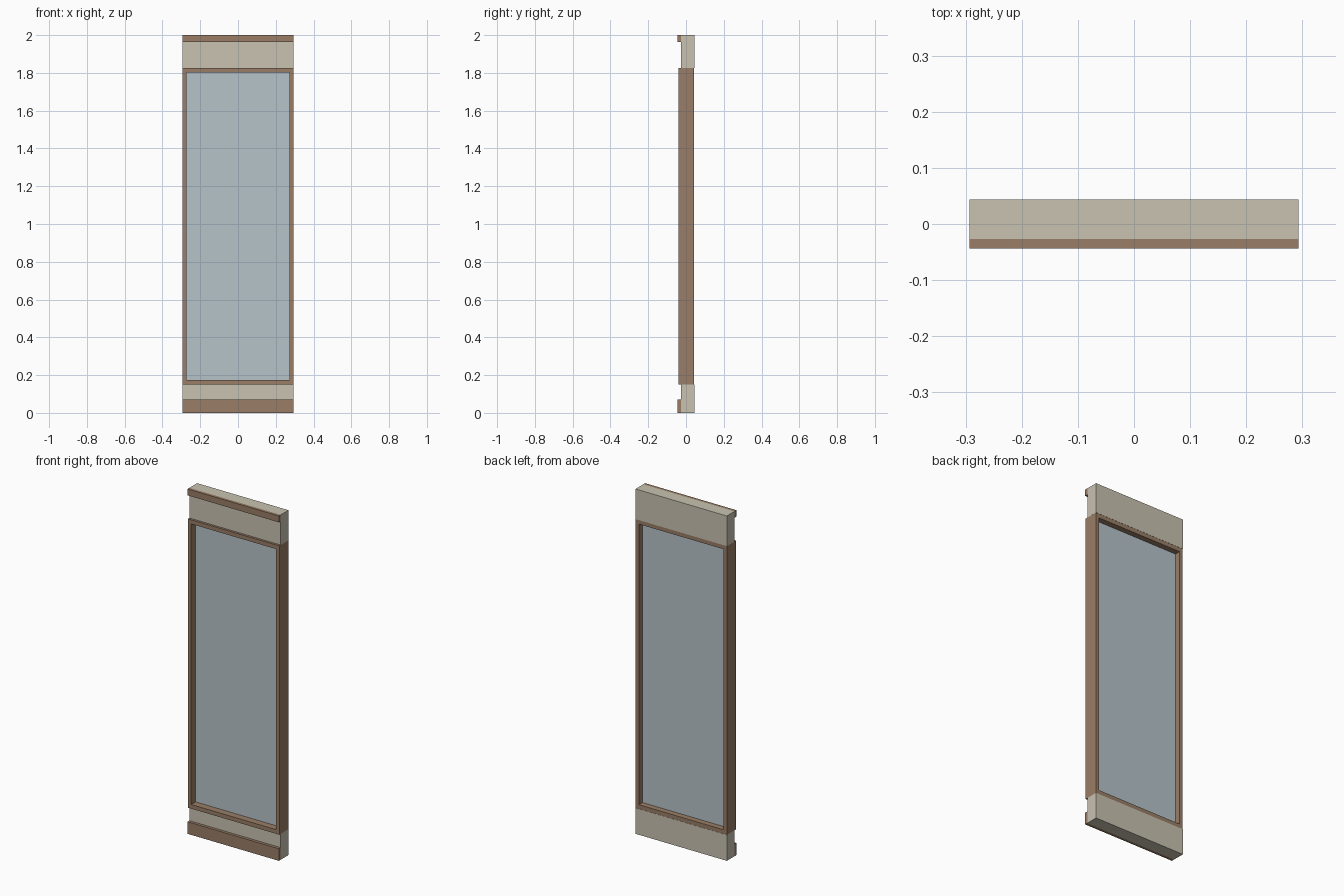
import bpy

cube = bpy.data.objects.get("Cube")
if cube:
    bpy.data.objects.remove(cube, do_unlink=True)


def material(name, color):
    mat = bpy.data.materials.new(name)
    mat.use_nodes = True
    mat.diffuse_color = (*color, 1)
    mat.node_tree.nodes["Principled BSDF"].inputs["Base Color"].default_value = (*color, 1)
    return mat


plaster = material("beige plaster", (0.58, 0.54, 0.44))
wood = material("brown wood", (0.32, 0.21, 0.135))
glass = material("pale blue glass", (0.47, 0.55, 0.59))


def box(name, x, y, z, mat):
    """Box spanning the (low, high) pairs x, y and z."""
    bpy.ops.mesh.primitive_cube_add(size=1)
    obj = bpy.context.object
    obj.name = name
    spans = (x, y, z)
    for v in obj.data.vertices:
        v.co = [hi if c > 0 else lo for c, (lo, hi) in zip(v.co, spans)]
    obj.data.materials.append(mat)
    return obj


W = 0.293            # half width
JAMB = 0.021         # frame thickness at the sides
RAIL = 0.024         # frame thickness at head and sill
LOW, HIGH = 0.15, 1.825
full = (-W, W)
wall_y = (-0.027, 0.044)
trim_y = (-0.044, -0.027)
frame_y = (-0.04, 0.043)
inner = (-W + JAMB, W - JAMB)

# wall panels below and above the window
box("lower_wall", full, wall_y, (0, LOW), plaster)
box("upper_wall", full, wall_y, (HIGH, 2), plaster)

# front trim boards
box("baseboard", full, trim_y, (0, 0.07), wood)
box("crown_trim", full, trim_y, (1.963, 2), wood)

# window frame
for name, side in (("left_jamb", 1), ("right_jamb", -1)):
    box(name, sorted((side * W, side * (W - JAMB))), frame_y, (LOW, HIGH), wood)
box("sill", inner, frame_y, (LOW, LOW + RAIL), wood)
box("head", inner, frame_y, (HIGH - RAIL, HIGH), wood)

# glass pane
box("glass_pane", inner, (0, 0.01), (LOW + RAIL, HIGH - RAIL), glass)
